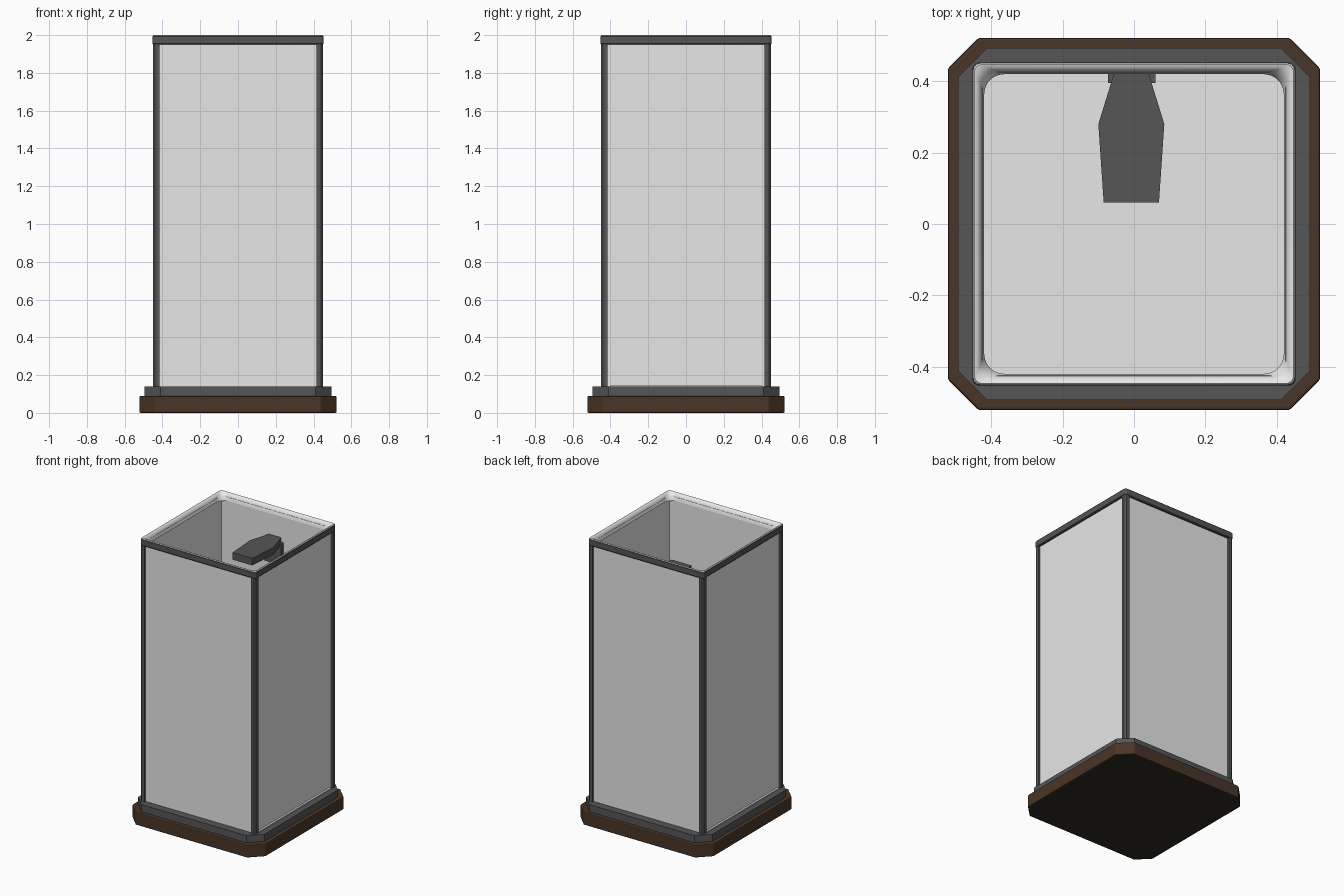
import bpy, bmesh, math

cube = bpy.data.objects.get("Cube")
if cube:
    bpy.data.objects.remove(cube)


def material(name, rgb):
    mat = bpy.data.materials.new(name)
    mat.use_nodes = True
    mat.diffuse_color = (*rgb, 1)
    mat.node_tree.nodes["Principled BSDF"].inputs["Base Color"].default_value = (*rgb, 1)
    return mat


PALE = material("pale_panel", (0.8, 0.8, 0.8))
DARK = material("dark_metal", (0.093, 0.093, 0.093))
WOOD = material("brown_wood", (0.068, 0.036, 0.02))
UNDER = material("dark_underside", (0.03, 0.024, 0.016))


def finish(name, bm, mats, bevel=0, smooth=False):
    bmesh.ops.recalc_face_normals(bm, faces=bm.faces)
    mesh = bpy.data.meshes.new(name)
    bm.to_mesh(mesh)
    bm.free()
    for mat in mats:
        mesh.materials.append(mat)
    obj = bpy.data.objects.new(name, mesh)
    bpy.context.collection.objects.link(obj)
    if bevel:
        mod = obj.modifiers.new("soft_edges", "BEVEL")
        mod.width, mod.segments = bevel, 2
    if smooth:
        bpy.ops.object.select_all(action="DESELECT")
        obj.select_set(True)
        bpy.context.view_layer.objects.active = obj
        bpy.ops.object.shade_smooth_by_angle(angle=math.radians(35))
    return obj


def prism(name, outline, z0, z1, mats, bevel=0):
    bm = bmesh.new()
    face = bm.faces.new([bm.verts.new((x, y, z0)) for x, y in outline])
    up = bmesh.ops.extrude_face_region(bm, geom=[face])["geom"]
    bmesh.ops.translate(bm, vec=(0, 0, z1 - z0),
                        verts=[v for v in up if isinstance(v, bmesh.types.BMVert)])
    bmesh.ops.recalc_face_normals(bm, faces=bm.faces)
    for f in bm.faces:
        if len(mats) > 1 and f.normal.z < -0.9:
            f.material_index = 1
    return finish(name, bm, mats, bevel)


def box(name, x0, x1, y0, y1, z0, z1, mat, bevel=0):
    return prism(name, [(x0, y0), (x1, y0), (x1, y1), (x0, y1)], z0, z1, [mat], bevel)


def rounded_square(half, radius, steps=6):
    pts = []
    for corner in range(4):
        base = math.radians(45 + 90 * corner)
        cx = math.copysign(half - radius, math.cos(base))
        cy = math.copysign(half - radius, math.sin(base))
        for i in range(steps + 1):
            a = math.radians(90 * corner + 90 * i / steps)
            pts.append((cx + radius * math.cos(a), cy + radius * math.sin(a)))
    return pts


def loft(name, rings, mat, closed=False):
    """Skin a stack of rounded squares given as (half width, corner radius, z)."""
    bm = bmesh.new()
    loops = [[bm.verts.new((x, y, z)) for x, y in rounded_square(h, r)] for h, r, z in rings]
    pairs = list(zip(loops, loops[1:]))
    if closed:
        pairs.append((loops[-1], loops[0]))
    for a, b in pairs:
        n = len(a)
        for i in range(n):
            j = (i + 1) % n
            bm.faces.new((a[i], a[j], b[j], b[i]))
    return finish(name, bm, [mat], smooth=True)


def octagon(half, cut):
    k = half - cut
    return [(k, -half), (half, -k), (half, k), (k, half),
            (-k, half), (-half, k), (-half, -k), (-k, -half)]


# Stepped base with clipped corners
prism("wooden_base", octagon(0.522, 0.085), 0, 0.09, [WOOD, UNDER], bevel=0.007)
prism("plinth", octagon(0.494, 0.083), 0.088, 0.14, [DARK])
box("inner_floor", -0.425, 0.425, -0.425, 0.425, 0.138, 0.15, PALE)

# Panels
for side, s in (("left", 1), ("right", -1)):
    x0, x1 = sorted((s * 0.425, s * 0.438))
    box(side + "_panel", x0, x1, -0.438, 0.438, 0.14, 1.975, PALE)
    x0, x1 = sorted((s * 0.438, s * 0.451))
    box(side + "_sill", x0, x1, -0.4, 0.4, 0.138, 0.148, PALE)
for side, s in (("back", 1), ("front", -1)):
    y0, y1 = sorted((s * 0.425, s * 0.438))
    box(side + "_panel", -0.425, 0.425, y0, y1, 0.14, 1.975, PALE)

# Corner posts with an angle section
angle = [(0.416, 0.437), (0.437, 0.437), (0.437, 0.416), (0.451, 0.416),
         (0.451, 0.44), (0.44, 0.451), (0.416, 0.451)]
for name, sx, sy in (("back_left", 1, 1), ("back_right", -1, 1),
                     ("front_left", 1, -1), ("front_right", -1, -1)):
    prism(name + "_post", [(x * sx, y * sy) for x, y in angle], 0.138, 1.96, [DARK])

# Dark band around the top and its pale flared lining
loft("top_band", [(0.437, 0.012, 1.95), (0.449, 0.015, 1.95), (0.453, 0.018, 1.955),
                  (0.453, 0.018, 1.993), (0.45, 0.018, 1.997), (0.437, 0.015, 1.98)],
     DARK, closed=True)
loft("rim_lining", [(0.451, 0.018, 1.995), (0.447, 0.02, 2.0), (0.438, 0.028, 1.997),
                    (0.43, 0.04, 1.985), (0.423, 0.055, 1.965), (0.42, 0.055, 1.95),
                    (0.428, 0.055, 1.948)], PALE)

# Lamp head and its bracket on the back wall
head = [(-0.085, 0.06), (0.07, 0.06), (0.085, 0.28), (0.04, 0.426), (-0.055, 0.426), (-0.1, 0.28)]
prism("lamp_head", head, 1.75, 1.8, [DARK])
box("lamp_bracket", -0.073, 0.06, 0.395, 0.426, 1.62, 1.77, DARK)
